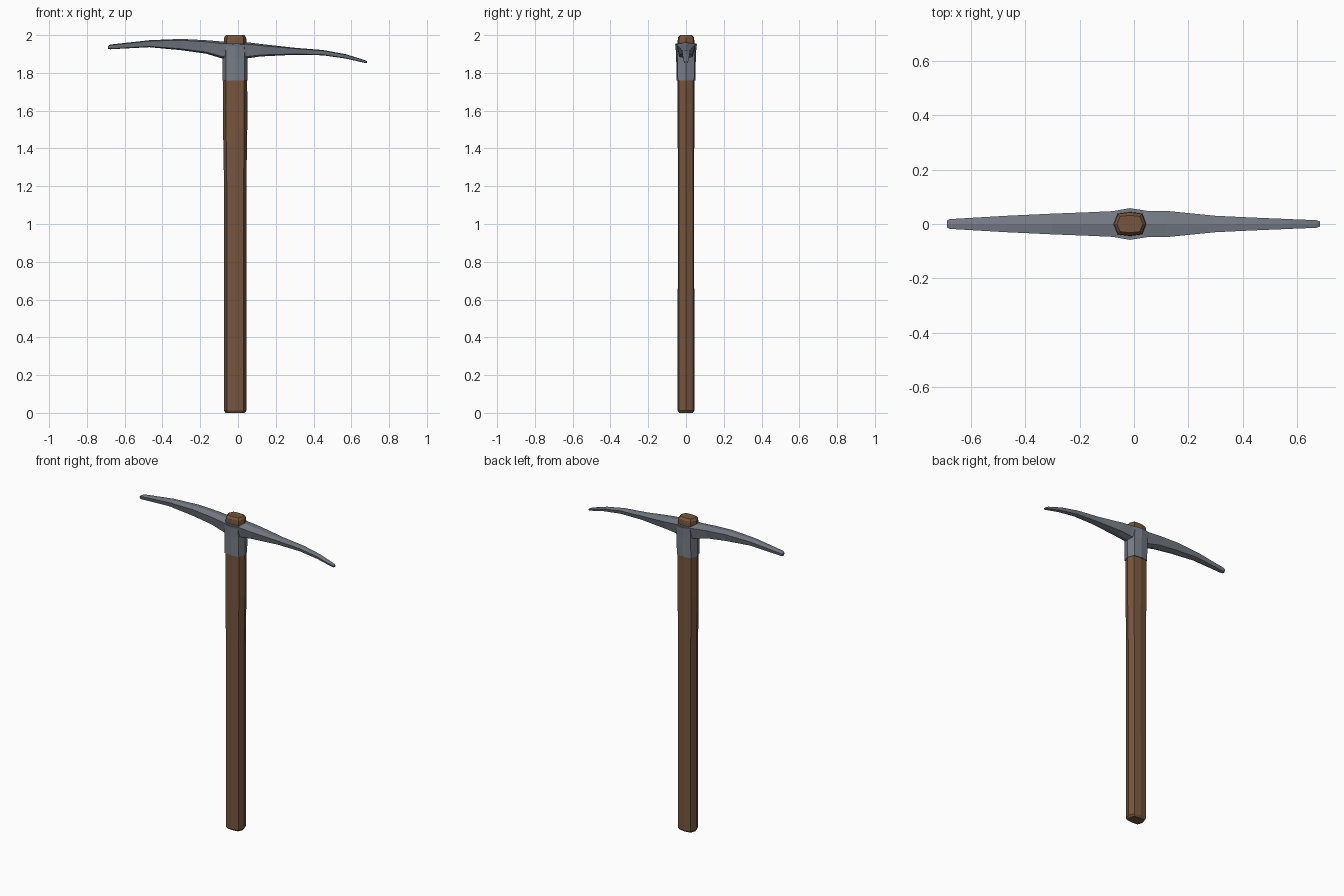
import bpy, bmesh

if "Cube" in bpy.data.objects:
    bpy.data.objects.remove(bpy.data.objects["Cube"])

CX = -0.015  # handle axis


def material(name, rgb):
    m = bpy.data.materials.new(name)
    m.diffuse_color = (*rgb, 1)
    m.use_nodes = True
    m.node_tree.nodes["Principled BSDF"].inputs["Base Color"].default_value = m.diffuse_color
    return m


wood = material("brown wood", (0.18, 0.092, 0.047))
steel = material("grey steel", (0.185, 0.205, 0.245))


def loft(name, rings, mat):
    """Skin a list of equal-length closed rings and cap both ends."""
    bm = bmesh.new()
    loops = [[bm.verts.new(p) for p in ring] for ring in rings]
    n = len(loops[0])
    for a, b in zip(loops, loops[1:]):
        for i in range(n):
            j = (i + 1) % n
            bm.faces.new((a[i], a[j], b[j], b[i]))
    bm.faces.new(loops[0])
    bm.faces.new(loops[-1])
    bmesh.ops.recalc_face_normals(bm, faces=bm.faces)
    me = bpy.data.meshes.new(name)
    bm.to_mesh(me)
    bm.free()
    me.materials.append(mat)
    ob = bpy.data.objects.new(name, me)
    bpy.context.collection.objects.link(ob)
    return ob


def oct_ring(z, rx, ry):
    """Flattened eight-sided section around the handle axis."""
    shape = [(1, 0), (.75, .87), (0, 1), (-.75, .87),
             (-1, 0), (-.75, -.87), (0, -1), (.75, -.87)]
    return [(CX + rx * u, ry * v, z) for u, v in shape]


# Wooden handle: bevelled ends and a slight swelling below the head
loft("handle", [oct_ring(*s) for s in [
    (0, .050, .036), (.012, .059, .044), (.4, .059, .044), (1.2, .059, .043),
    (1.5, .064, .044), (1.7, .064, .044), (1.97, .060, .044),
    (1.988, .058, .042), (2.0, .048, .032)]], wood)

# Steel socket around the handle
loft("socket", [oct_ring(*s) for s in [
    (1.76, .066, .050), (1.88, .066, .052), (1.955, .063, .056)]], steel)

# Steel head: x, top z, bottom z, half width
stations = [
    (-.687, 1.943, 1.926, .012), (-.676, 1.950, 1.925, .018),
    (-.47, 1.973, 1.936, .030), (-.30, 1.980, 1.920, .038),
    (-.17, 1.973, 1.902, .043), (-.08, 1.966, 1.875, .047),
    (CX, 1.962, 1.868, .058), (.05, 1.962, 1.877, .048),
    (.12, 1.953, 1.887, .048), (.30, 1.933, 1.896, .030),
    (.45, 1.921, 1.893, .023), (.57, 1.899, 1.876, .018),
    (.67, 1.868, 1.853, .014), (.682, 1.862, 1.852, .010)]


def head_ring(x, top, bottom, w):
    h = top - bottom
    return [(x, 0, top), (x, w, top - .12 * h), (x, .7 * w, bottom + .12 * h),
            (x, 0, bottom), (x, -.7 * w, bottom + .12 * h), (x, -w, top - .12 * h)]


loft("pick_head", [head_ring(*s) for s in stations], steel)
